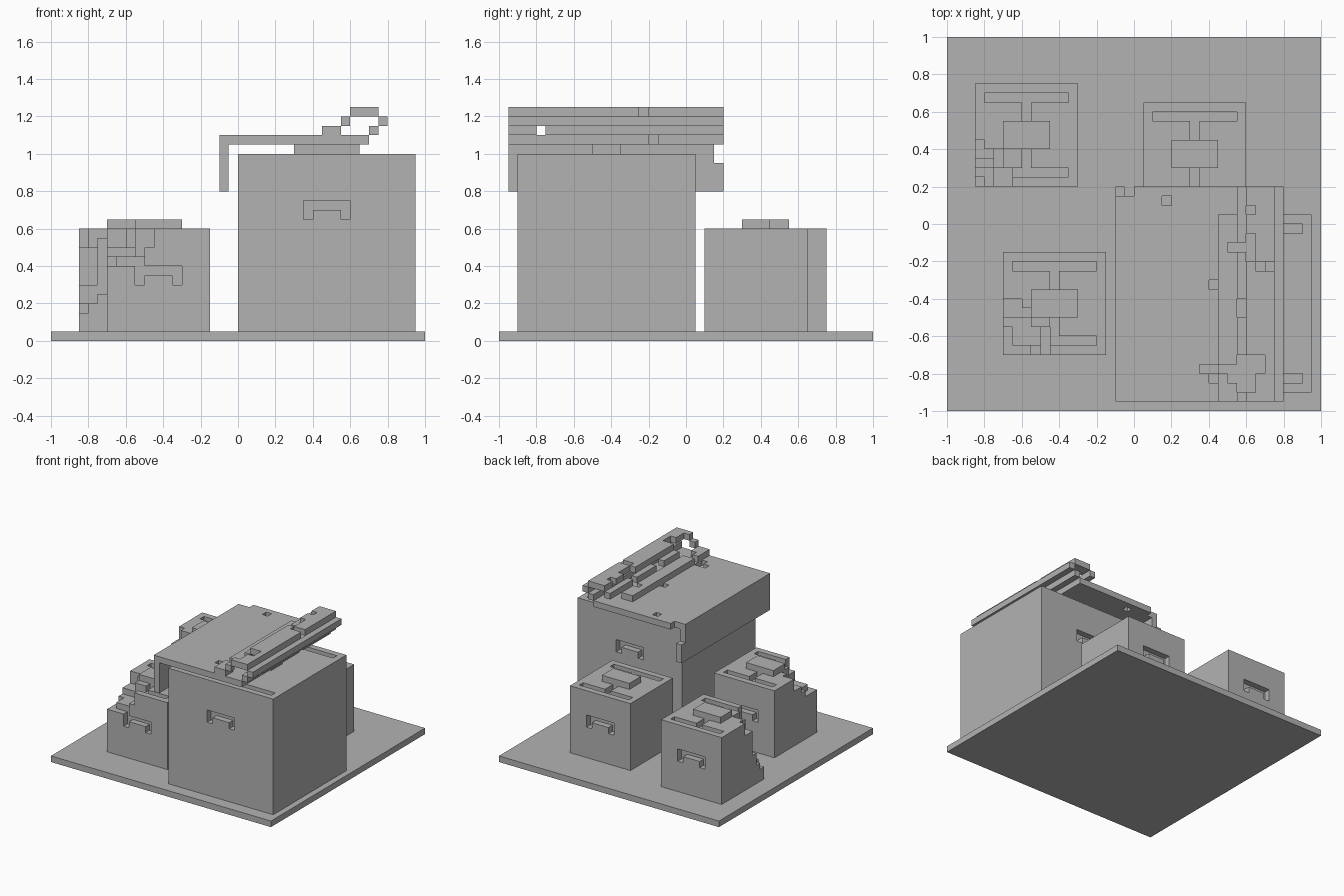
import bpy
import bmesh
import math
from itertools import product

if "Cube" in bpy.data.objects:
    bpy.data.objects.remove(bpy.data.objects["Cube"])

UNIT = 0.05  # edge of one block

grey = bpy.data.materials.new("plain_grey")
grey.use_nodes = True
COLOUR = (0.45, 0.45, 0.45, 1)
grey.diffuse_color = COLOUR
grey.node_tree.nodes["Principled BSDF"].inputs["Base Color"].default_value = COLOUR


def box(i0, i1, j0, j1, k0, k1):
    """Set of blocks filling a cuboid."""
    return set(product(range(i0, i1), range(j0, j1), range(k0, k1)))


def build(name, cells):
    """Skin a set of blocks with merged flat faces."""
    bm = bmesh.new()
    verts = {}

    def vert(p):
        if p not in verts:
            x, y, z = (c * UNIT for c in p)
            verts[p] = bm.verts.new((x - 1, y - 1, z))
        return verts[p]

    for cell in cells:
        for axis, side in product(range(3), (0, 1)):
            neighbour = list(cell)
            neighbour[axis] += 2 * side - 1
            if tuple(neighbour) in cells:
                continue
            u, v = (axis + 1) % 3, (axis + 2) % 3
            ring = []
            for du, dv in ((0, 0), (1, 0), (1, 1), (0, 1)):
                p = list(cell)
                p[axis] += side
                p[u] += du
                p[v] += dv
                ring.append(vert(tuple(p)))
            bm.faces.new(ring if side else ring[::-1])
    bmesh.ops.dissolve_limit(bm, angle_limit=math.radians(1),
                             verts=bm.verts[:], edges=bm.edges[:])
    mesh = bpy.data.meshes.new(name)
    bm.to_mesh(mesh)
    bm.free()
    mesh.materials.append(grey)
    obj = bpy.data.objects.new(name, mesh)
    bpy.context.collection.objects.link(obj)


def crate(name, x, y, n, plate, grip, chips=()):
    """Cube crate: raised top plate, top grooves and a handle front and back."""
    top = n + 1
    mid = n // 2
    cells = box(0, n, 0, n, 1, top)
    # grooves along the top, joined to the plate
    for j in (1, n - 2):
        cells -= box(1, n - 1, j, j + 1, n, top)
    cells -= box(mid, mid + 1, 1, n - 1, n, top)
    cells |= box(mid, mid + 1, mid - 1, mid + 2, n, top)
    # arched handle recesses
    for j in (0, n - 1):
        cells -= box(mid - 2, mid + 3, j, j + 1, grip, grip + 1)
        for i in (mid - 2, mid + 2):
            cells -= box(i, i + 1, j, j + 1, grip - 1, grip)
    # broken corner
    for chip in chips:
        cells -= box(*chip, top)
    cells |= box(mid - plate, mid + plate + 1, mid - 1, mid + 2, top, top + 1)
    build(name, {(i + x, j + y, k) for i, j, k in cells})


# ground slab
build("base", box(0, 40, 0, 40, 0, 1))

# crates
crate("large_crate", 20, 2, 19, 3, 14)
crate("back_crate", 21, 22, 11, 2, 7)
crate("front_broken_crate", 6, 6, 11, 2, 7, [
    (0, 1, 0, 3, 8), (1, 4, 0, 1, 8), (1, 4, 1, 3, 9), (4, 5, 0, 3, 10),
    (0, 3, 3, 4, 9), (0, 3, 4, 5, 10), (0, 2, 5, 6, 10)])
crate("rear_broken_crate", 3, 24, 11, 2, 7, [
    (0, 1, 0, 1, 3), (0, 2, 0, 2, 4), (0, 2, 2, 3, 6), (2, 4, 0, 2, 5),
    (0, 2, 3, 4, 10), (0, 1, 4, 5, 10), (1, 3, 2, 4, 11)])

# cover sheet: flat top, hanging lip and a rolled right edge
cover = box(18, 19, 1, 24, 16, 21)
for i0, i1, k in ((18, 34, 21), (29, 31, 22), (31, 32, 23),
                  (32, 35, 24), (35, 36, 23), (34, 35, 22)):
    cover |= box(i0, i1, 1, 24, k, k + 1)

# tears in the cover
cover -= box(18, 19, 23, 24, 19, 22)
for i0, i1, j0, j1, k in (
        (19, 20, 23, 24, 21), (23, 24, 22, 23, 21), (28, 29, 13, 14, 21),
        (27, 29, 4, 5, 21), (28, 29, 3, 4, 21), (33, 34, 16, 17, 21),
        (29, 31, 21, 24, 22), (30, 31, 17, 18, 22), (29, 31, 4, 5, 22),
        (30, 31, 3, 4, 22), (34, 35, 4, 5, 22), (31, 32, 17, 18, 23),
        (31, 32, 10, 12, 23), (31, 32, 2, 6, 23), (32, 33, 21, 22, 24),
        (32, 33, 16, 19, 24), (33, 35, 15, 16, 24), (32, 34, 4, 6, 24),
        (32, 33, 2, 4, 24)):
    cover -= box(i0, i1, j0, j1, k, k + 1)
build("cover_sheet", cover)
